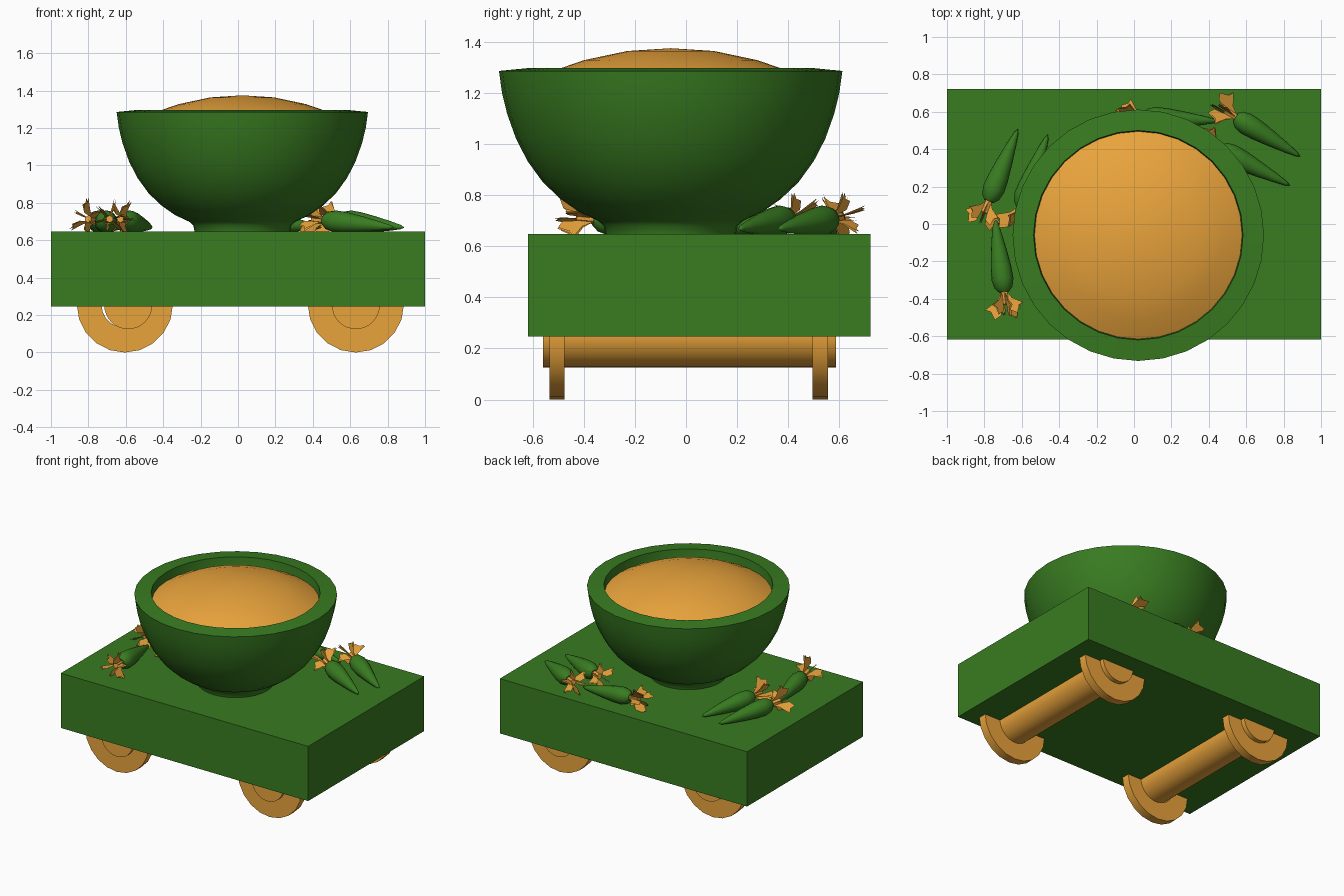
import bpy, bmesh, math
from mathutils import Vector, Matrix

if "Cube" in bpy.data.objects:
    bpy.data.objects.remove(bpy.data.objects["Cube"])


def material(name, rgb):
    m = bpy.data.materials.new(name)
    m.diffuse_color = (*rgb, 1)
    m.use_nodes = True
    m.node_tree.nodes["Principled BSDF"].inputs["Base Color"].default_value = m.diffuse_color
    return m


GREEN = material("green", (0.04, 0.2, 0.015))
ORANGE = material("orange", (0.82, 0.37, 0.045))


def finish(name, bm, mat, smooth=True):
    bmesh.ops.recalc_face_normals(bm, faces=bm.faces[:])
    me = bpy.data.meshes.new(name)
    bm.to_mesh(me)
    bm.free()
    me.materials.append(mat)
    ob = bpy.data.objects.new(name, me)
    bpy.context.collection.objects.link(ob)
    if smooth:
        bpy.ops.object.select_all(action='DESELECT')
        ob.select_set(True)
        bpy.context.view_layer.objects.active = ob
        bpy.ops.object.shade_smooth_by_angle(angle=math.radians(40))
    return ob


def lathe(name, profile, matrix, mat, sides, closed=False):
    """Spin a (radius, height) profile around local z, then place it."""
    bm = bmesh.new()
    vs = [bm.verts.new((r, 0, z)) for r, z in profile]
    es = [bm.edges.new(p) for p in zip(vs, vs[1:])]
    if closed:
        es.append(bm.edges.new((vs[-1], vs[0])))
    bmesh.ops.spin(bm, geom=vs + es, cent=(0, 0, 0), axis=(0, 0, 1),
                   angle=2 * math.pi, steps=sides, use_merge=True)
    bmesh.ops.remove_doubles(bm, verts=bm.verts[:], dist=1e-5)
    bm.transform(matrix)
    return finish(name, bm, mat)


# Cart body
bm = bmesh.new()
bmesh.ops.create_cube(bm, size=1)
bm.transform(Matrix.Translation((0, 0.052, 0.447)) @ Matrix.Diagonal((2, 1.34, 0.4, 1)))
finish("cart_body", bm, GREEN, smooth=False)

# Axles and ring wheels (local z runs along +y)
along_y = Matrix.Rotation(-math.pi / 2, 4, 'X')
for side, axle_x, wheel_x in (("left", -0.587, -0.605), ("right", 0.63, 0.63)):
    lathe(side + "_axle", [(0, -0.56), (0.128, -0.56), (0.128, 0.588), (0, 0.588)],
          Matrix.Translation((axle_x, 0, 0.253)) @ along_y, ORANGE, 32)
    for end, y in (("front", -0.505), ("back", 0.525)):
        lathe(f"{side}_{end}_wheel",
              [(0.125, -0.03), (0.257, -0.03), (0.257, 0.03), (0.125, 0.03)],
              Matrix.Translation((wheel_x, y, 0.257)) @ along_y, ORANGE, 20, closed=True)

# Bowl with foot and thick rim, and the domed filling
centre = Matrix.Translation((0.023, -0.06, 0))
lathe("bowl", [(0, 0.647), (0.255, 0.647), (0.262, 0.68), (0.285, 0.7), (0.36, 0.735),
               (0.43, 0.784), (0.5, 0.85), (0.56, 0.933), (0.605, 1.02), (0.64, 1.118),
               (0.66, 1.2), (0.672, 1.286), (0.56, 1.297), (0.552, 1.2),
               (0.5, 1.0), (0.35, 0.83), (0, 0.76)], centre, GREEN, 32)
lathe("filling", [(0, 1.375), (0.17, 1.364), (0.34, 1.328), (0.45, 1.29), (0.556, 1.235)],
      centre, ORANGE, 32)

# Tapered roots lying on the cart, each with a burst of pointed leaves
ROOT = [(0, 0), (0.026, -0.004), (0.048, 0.02), (0.059, 0.065), (0.055, 0.13),
        (0.042, 0.22), (0.026, 0.31), (0.012, 0.375), (0, 0.4)]
LEAF = [(0.006, 0.01), (0.045, -0.045), (0.115, -0.085), (0.085, -0.1),
        (0.07, -0.145), (0.03, -0.125)]


def vegetable(i, base, tip, roll):
    start, end = Vector((*base, 0.707)), Vector((*tip, 0.668))
    d = end - start
    place = Matrix.Translation(start) @ d.to_track_quat('Z', 'Y').to_matrix().to_4x4()
    stretch = Matrix.Diagonal((1, 1, d.length / 0.4, 1))
    lathe(f"root_{i}", ROOT, place @ stretch, GREEN, 16)
    bm = bmesh.new()
    count = 6
    for k in range(count):
        spin = Matrix.Rotation(roll + 2 * math.pi * k / count, 4, 'Z')
        size = 1.0 if k % 2 else 0.85
        for s in (-1, 1):
            # two thin skins give each leaf a folded wedge shape
            pts = [Vector((r * size, s * 0.05 * r, z * size)) for r, z in LEAF]
            bm.faces.new([bm.verts.new(spin @ p) for p in pts])
    bmesh.ops.create_cone(bm, cap_ends=True, segments=6, radius1=0.02, radius2=0.02,
                          depth=0.08, matrix=Matrix.Translation((0, 0, -0.03)))
    bm.transform(place)
    finish(f"leaves_{i}", bm, ORANGE, smooth=False)


for i, (base, tip) in enumerate([
        ((-0.775, 0.125), (-0.62, 0.51)),
        ((-0.695, -0.36), (-0.745, 0.04)),
        ((-0.605, 0.09), (-0.46, 0.48)),
        ((0.545, 0.57), (0.89, 0.36)),
        ((0.46, 0.4), (0.835, 0.205)),
        ((0.05, 0.57), (0.45, 0.55))]):
    vegetable(i + 1, base, tip, 0.5 + 0.3 * i)
